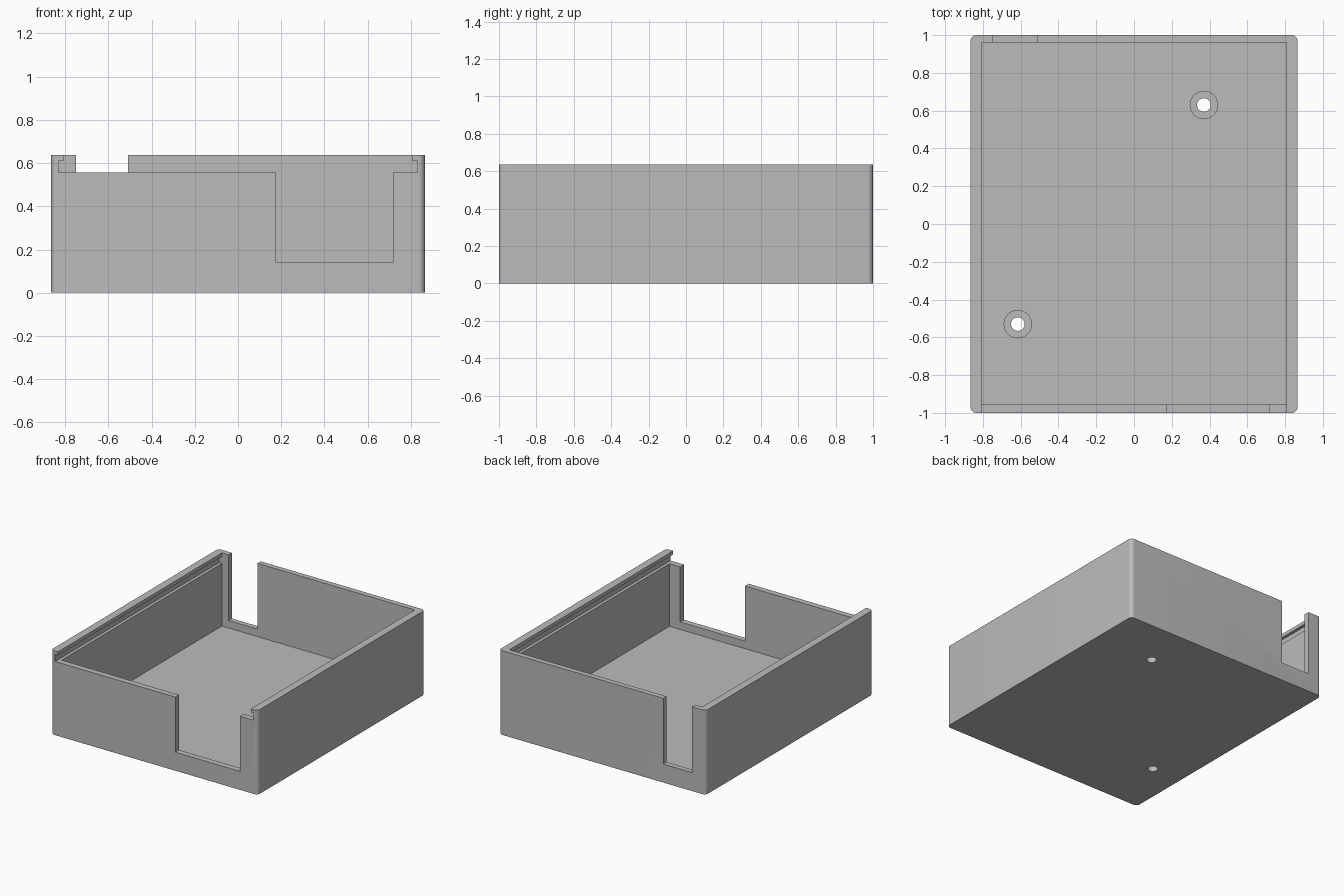
import bpy, bmesh, math
from mathutils import Vector

default = bpy.data.objects.get("Cube")
if default:
    bpy.data.objects.remove(default, do_unlink=True)

grey = bpy.data.materials.new("plain grey")
grey.use_nodes = True
grey.diffuse_color = (0.5, 0.5, 0.5, 1)
grey.node_tree.nodes["Principled BSDF"].inputs["Base Color"].default_value = (0.5, 0.5, 0.5, 1)

WALL_X, BACK_Y, FRONT_Y = 0.807, 0.96, -0.955
HEIGHT, FLOOR, SILL, RIM = 0.637, 0.083, 0.14, 0.557


def make_object(name, bm):
    bmesh.ops.recalc_face_normals(bm, faces=bm.faces)
    mesh = bpy.data.meshes.new(name)
    bm.to_mesh(mesh)
    bm.free()
    mesh.materials.append(grey)
    obj = bpy.data.objects.new(name, mesh)
    bpy.context.collection.objects.link(obj)
    return obj


def box(name, low, high, corner=0):
    bm = bmesh.new()
    bmesh.ops.create_cube(bm, size=1)
    low, high = Vector(low), Vector(high)
    for v in bm.verts:
        v.co = (low + high) / 2 + v.co * (high - low)
    if corner:
        upright = [e for e in bm.edges
                   if abs(e.verts[0].co.z - e.verts[1].co.z) > 0.1]
        bmesh.ops.bevel(bm, geom=upright, offset=corner, segments=8,
                        profile=0.5, affect='EDGES')
    return make_object(name, bm)


def cylinder(name, x, y, radius, z0, z1):
    bm = bmesh.new()
    bmesh.ops.create_cone(bm, cap_ends=True, segments=40, radius1=radius,
                          radius2=radius, depth=z1 - z0)
    bmesh.ops.translate(bm, verts=bm.verts, vec=(x, y, (z0 + z1) / 2))
    return make_object(name, bm)


def channel(name, profile, y0, y1):
    # Mirror half a cross-section and extrude it along y
    bm = bmesh.new()
    points = profile + [(-x, z) for x, z in reversed(profile)]
    face = bm.faces.new([bm.verts.new((x, y0, z)) for x, z in points])
    result = bmesh.ops.extrude_face_region(bm, geom=[face])
    moved = [g for g in result["geom"] if isinstance(g, bmesh.types.BMVert)]
    bmesh.ops.translate(bm, verts=moved, vec=(0, y1 - y0, 0))
    return make_object(name, bm)


def combine(target, other, operation):
    mod = target.modifiers.new(other.name, 'BOOLEAN')
    mod.operation, mod.solver, mod.object = operation, 'EXACT', other
    bpy.context.view_layer.objects.active = target
    bpy.ops.object.modifier_apply(modifier=mod.name)
    bpy.data.objects.remove(other, do_unlink=True)


# Rounded outer shell and its cavity
case = box("open_case", (-0.865, -1, 0), (0.865, 1, HEIGHT), corner=0.03)
combine(case, box("cavity", (-WALL_X, FRONT_Y, FLOOR), (WALL_X, BACK_Y, 0.8)), 'DIFFERENCE')

# Sliding lid channel, open at the front
rail = [(0.83, RIM), (0.83, 0.61), (WALL_X, 0.61), (WALL_X, 0.8)]
combine(case, channel("lid_channel", rail, -1.1, BACK_Y), 'DIFFERENCE')

# Cable openings in the front and back walls
combine(case, box("front_opening", (0.175, -1.1, SILL), (0.717, -0.9, 0.8)), 'DIFFERENCE')
combine(case, box("back_opening", (-0.75, 0.9, SILL), (-0.51, 1.1, 0.8)), 'DIFFERENCE')

# Low standoffs with through holes
for x, y in ((0.37, 0.63), (-0.615, -0.53)):
    combine(case, cylinder("standoff", x, y, 0.075, FLOOR - 0.03, SILL), 'UNION')
    combine(case, cylinder("screw_hole", x, y, 0.036, -0.1, 0.3), 'DIFFERENCE')

bpy.ops.object.select_all(action='DESELECT')
case.select_set(True)
bpy.context.view_layer.objects.active = case
bpy.ops.object.shade_smooth_by_angle(angle=math.radians(30))
